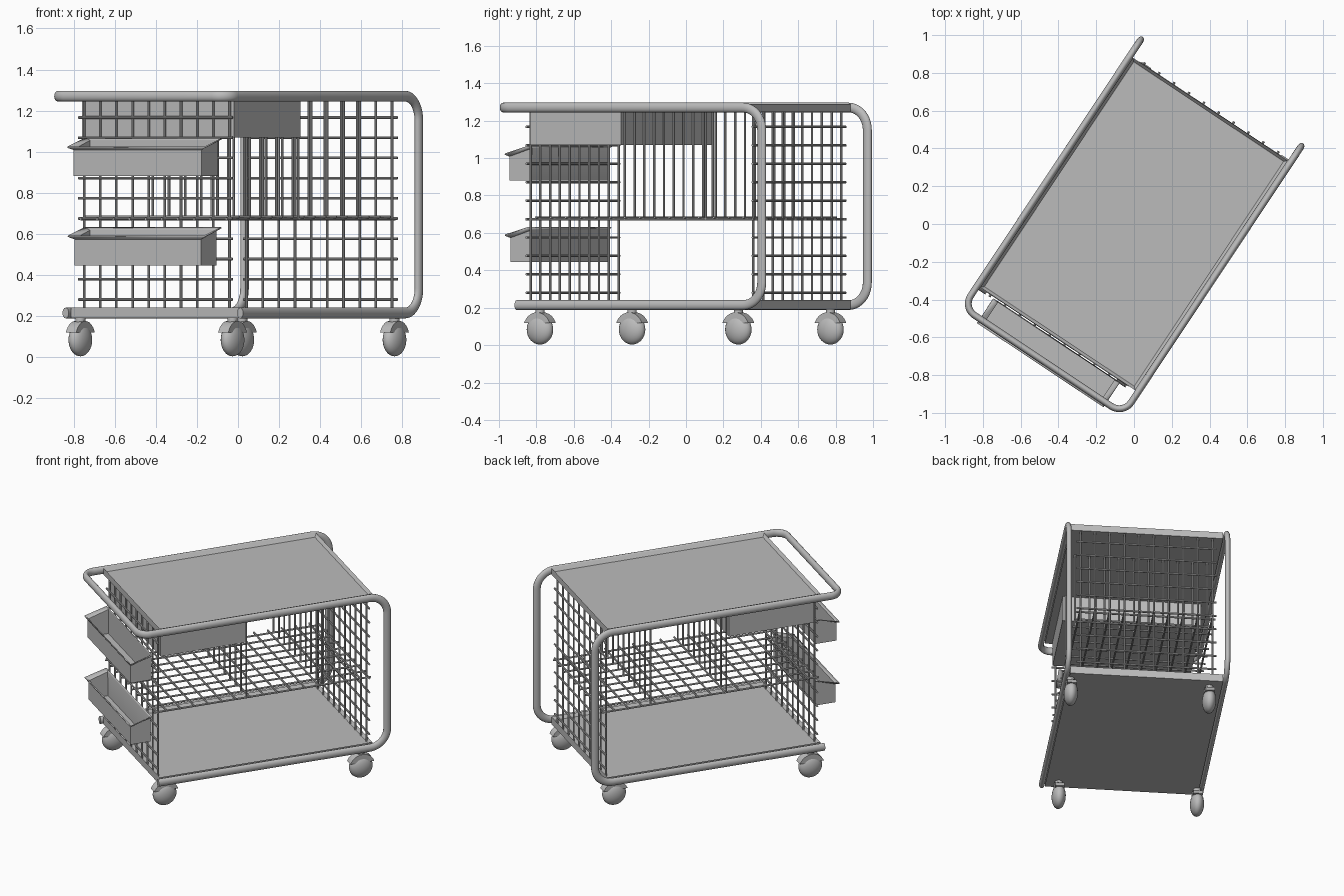
import bpy, bmesh, math
from mathutils import Matrix, Vector

if "Cube" in bpy.data.objects:
    bpy.data.objects.remove(bpy.data.objects["Cube"], do_unlink=True)

# One grey finish for the whole trolley
grey = bpy.data.materials.new("grey_metal")
grey.use_nodes = True
grey.diffuse_color = (0.5, 0.5, 0.5, 1)
grey.node_tree.nodes["Principled BSDF"].inputs["Base Color"].default_value = (0.5, 0.5, 0.5, 1)

# The trolley is built square and then turned to stand diagonally
TURN = Matrix.Rotation(math.radians(-33.6), 4, "Z")


def finish(bm, name):
    """Turn a bmesh into a named object."""
    bmesh.ops.recalc_face_normals(bm, faces=bm.faces)
    mesh = bpy.data.meshes.new(name)
    bm.to_mesh(mesh)
    bm.free()
    mesh.materials.append(grey)
    mesh.polygons.foreach_set("use_smooth", [True] * len(mesh.polygons))
    mesh.set_sharp_from_angle(angle=math.radians(35))
    obj = bpy.data.objects.new(name, mesh)
    bpy.context.collection.objects.link(obj)
    obj.matrix_world = TURN
    return obj


def add_box(bm, lo, hi):
    lo, hi = Vector(lo), Vector(hi)
    size = Matrix.Diagonal((*(hi - lo), 1))
    return bmesh.ops.create_cube(bm, size=1, matrix=Matrix.Translation((lo + hi) / 2) @ size)["verts"]


def add_rod(bm, a, b, radius, sides=8):
    a, b = Vector(a), Vector(b)
    turn = (b - a).to_track_quat("Z", "Y").to_matrix().to_4x4()
    bmesh.ops.create_cone(bm, cap_ends=True, segments=sides, radius1=radius, radius2=radius,
                          depth=(b - a).length, matrix=Matrix.Translation((a + b) / 2) @ turn)


def rounded_path(points, radii, steps=10):
    """Polyline with its right-angled corners replaced by arcs."""
    pts = [Vector(p) for p in points]
    path = [pts[0]]
    for i, r in enumerate(radii, 1):
        d1 = (pts[i] - pts[i - 1]).normalized()
        d2 = (pts[i + 1] - pts[i]).normalized()
        centre = pts[i] - d1 * r + d2 * r
        for k in range(steps + 1):
            t = math.pi / 2 * k / steps
            path.append(centre + r * (d1 * math.sin(t) - d2 * math.cos(t)))
    return path + [pts[-1]]


def sweep(bm, path, side, half_w, half_h, sides=16):
    """Sweep an oval section along a path without twisting it."""
    rings, old = [], None
    for i, p in enumerate(path):
        before = (p - path[i - 1]).normalized() if i else Vector()
        after = (path[i + 1] - p).normalized() if i + 1 < len(path) else Vector()
        tangent = (before + after).normalized()
        if old:
            side = old.rotation_difference(tangent) @ side
        old, up = tangent, tangent.cross(side)
        angles = [2 * math.pi * k / sides for k in range(sides)]
        rings.append([bm.verts.new(p + side * half_w * math.cos(a) + up * half_h * math.sin(a))
                      for a in angles])
    for r1, r2 in zip(rings, rings[1:]):
        for k in range(sides):
            n = (k + 1) % sides
            bm.faces.new((r1[k], r1[n], r2[n], r2[k]))
    bm.faces.new(rings[0])
    bm.faces.new(rings[-1])


# Bent tube: lower rails, rear uprights, upper rails and push handle in one run
LOW, HIGH, TUBE_X, REAR, GRIP = 0.214, 1.27, 0.51, 0.825, -0.87
half = [(TUBE_X, -0.75, LOW), (TUBE_X, REAR, LOW), (TUBE_X, REAR, HIGH), (TUBE_X, GRIP, HIGH)]
corners = half + [(-x, y, z) for x, y, z in reversed(half)]
bm = bmesh.new()
sweep(bm, rounded_path(corners, [0.12, 0.12, 0.075, 0.075, 0.12, 0.12]), Vector((1, 0, 0)), 0.018, 0.026)
finish(bm, "tube_frame")

# Table top and bottom deck, each with a raised rim
for name, z0, z1 in (("bottom_deck", 0.19, 0.242), ("table_top", 1.245, 1.29)):
    bm = bmesh.new()
    add_box(bm, (-0.492, -0.73, z0), (0.492, 0.73, z1))
    bm.faces.ensure_lookup_table()
    top = max(bm.faces, key=lambda f: f.calc_center_median().z)
    bmesh.ops.inset_individual(bm, faces=[top], thickness=0.022)
    bmesh.ops.translate(bm, verts=top.verts, vec=(0, 0, -0.02))
    finish(bm, name)

# Wire grids at both ends
WIRE = 0.0065
columns = [-0.425 + 0.0945 * i for i in range(10)]
for name, y, out in (("front_grid", -0.715, -1), ("back_grid", 0.715, 1)):
    bm = bmesh.new()
    for x in columns:
        add_rod(bm, (x, y, 0.22), (x, y, 1.26), WIRE)
    for i in range(10):
        z, yy = 0.28 + 0.0985 * i, y + out * 0.011
        add_rod(bm, (-0.45, yy, z), (0.45, yy, z), WIRE)
    finish(bm, name)

# Middle wire shelf, its long wires poking through the end grids
SHELF = 0.672
bm = bmesh.new()
for x in columns:
    add_rod(bm, (x, -0.745, SHELF), (x, 0.745, SHELF), WIRE)
for i in range(15):
    y = -0.665 + 0.095 * i
    add_rod(bm, (-0.45, y, SHELF + 0.01), (0.45, y, SHELF + 0.01), WIRE)
finish(bm, "wire_shelf")

# Upright wire dividers between shelf and table top
for name, y in (("front_divider", -0.11), ("back_divider", 0.41)):
    bm = bmesh.new()
    for x in columns:
        add_rod(bm, (x, y, SHELF), (x, y, 1.25), WIRE)
    finish(bm, name)

# Closed drawer box under the table top
bm = bmesh.new()
add_box(bm, (-0.445, -0.705, 1.07), (0.445, -0.12, 1.25))
finish(bm, "drawer_box")

# Open bins hung on the front grid, with sloping flared rims
for name, z in (("upper_bin", 0.885), ("lower_bin", 0.445)):
    bm = bmesh.new()
    loops = []
    for x, front, z_front, z_back in ((0.37, -0.882, 0, 0), (0.37, -0.882, 0.128, 0.17),
                                      (0.40, -0.897, 0.14, 0.182)):
        loops.append([bm.verts.new(v) for v in ((-x, front, z + z_front), (x, front, z + z_front),
                                                (x, -0.745, z + z_back), (-x, -0.745, z + z_back))])
    bm.faces.new(loops[0])
    for a, b in zip(loops, loops[1:]):
        for k in range(4):
            n = (k + 1) % 4
            bm.faces.new((a[k], a[n], b[n], b[k]))
    bin_obj = finish(bm, name)
    wall = bin_obj.modifiers.new("wall", "SOLIDIFY")
    wall.thickness = 0.007
    wall.offset = -1

# Casters: domed wheel, arched hood and stem
for end, y in (("front", -0.665), ("back", 0.655)):
    for flank, x in (("left", 0.445), ("right", -0.445)):
        shift = 0.035 if end == "back" else -0.035
        cx = x + shift
        bm = bmesh.new()
        bmesh.ops.create_uvsphere(bm, u_segments=24, v_segments=16, radius=1,
                                  matrix=Matrix.Translation((cx, y, 0.083)) @ Matrix.Diagonal((0.045, 0.08, 0.08, 1)))
        finish(bm, f"{end}_{flank}_wheel")
        bm = bmesh.new()
        add_rod(bm, (cx - 0.03, y, 0.087), (cx + 0.03, y, 0.087), 0.088, 28)
        cut = bmesh.ops.bisect_plane(bm, geom=bm.verts[:] + bm.edges[:] + bm.faces[:],
                                     plane_co=(0, 0, 0.118), plane_no=(0, 0, 1), clear_inner=True)
        rim = [g for g in cut["geom_cut"] if isinstance(g, bmesh.types.BMEdge)]
        bmesh.ops.edgeloop_fill(bm, edges=rim)
        add_rod(bm, (cx, y, 0.16), (cx, y, 0.2), 0.025, 16)
        finish(bm, f"{end}_{flank}_caster_hood")
